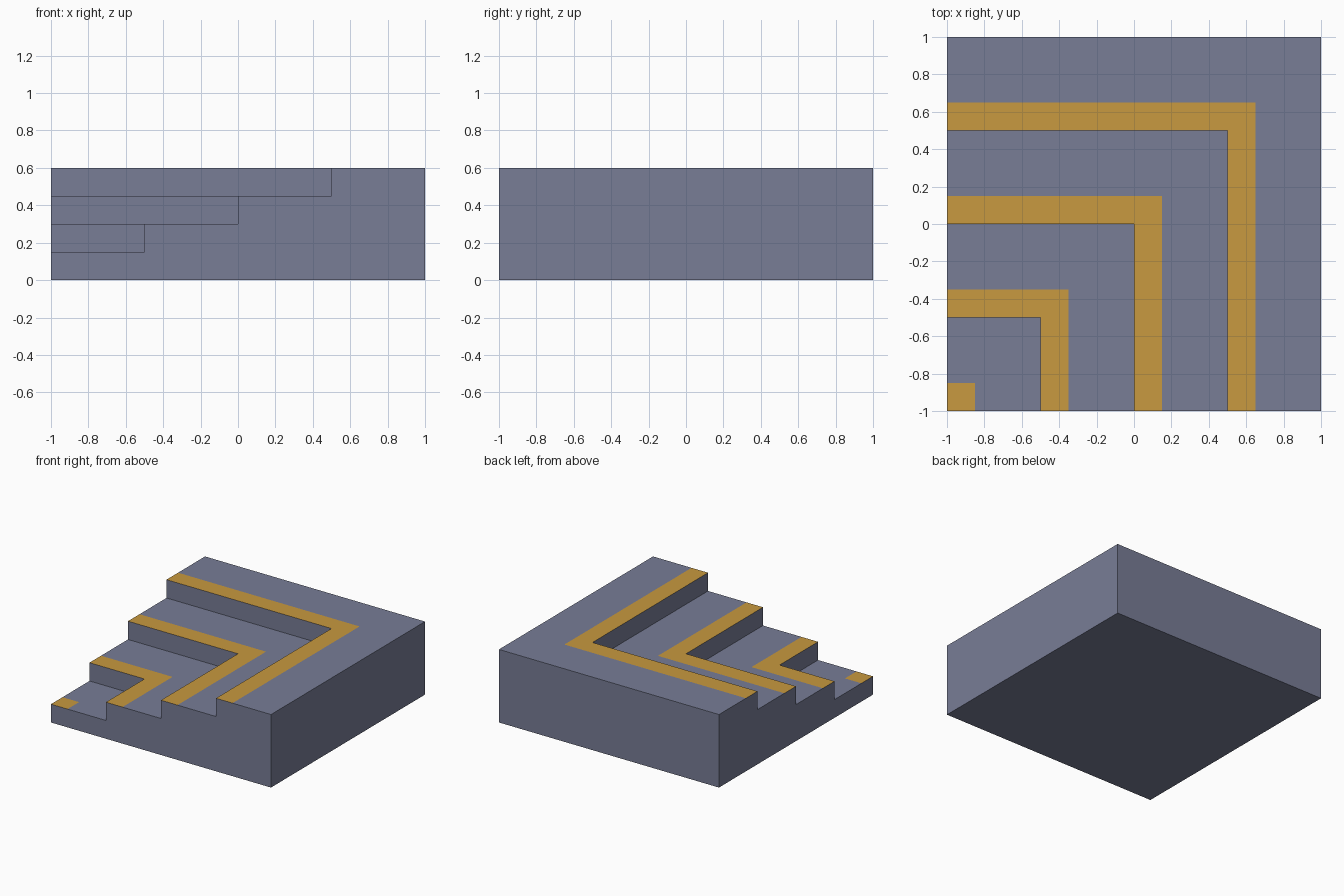
import bpy, bmesh

if "Cube" in bpy.data.objects:
    bpy.data.objects.remove(bpy.data.objects["Cube"])

STEPS = 4
RUN, RISE, STRIP = 0.5, 0.15, 0.15


def material(name, colour):
    m = bpy.data.materials.new(name)
    m.diffuse_color = (*colour, 1.0)
    m.use_nodes = True
    m.node_tree.nodes["Principled BSDF"].inputs["Base Color"].default_value = m.diffuse_color
    return m


slate = material("slate_grey", (0.188, 0.205, 0.305))
ochre = material("ochre_edge", (0.578, 0.319, 0.050))

# Stair profile: (distance along the diagonal arms, height)
profile = [(-1.0, 0.0)]
for i in range(STEPS):
    d, z = -1 + i * RUN, (i + 1) * RISE
    profile += [(d, z), (d + STRIP, z), (d + RUN, z)]
profile.append((1.0, 0.0))

# Sweep the profile round the corner: front end, mitre, left end
bm = bmesh.new()
rails = [[bm.verts.new(p) for p in rail] for rail in (
    [(d, -1, z) for d, z in profile],
    [(d, d, z) for d, z in profile],
    [(-1, d, z) for d, z in profile])]
n = len(profile)
for a, b in zip(rails, rails[1:]):
    for i in range(n):
        j = (i + 1) % n
        face = bm.faces.new((a[i], a[j], b[j], b[i]))
        # Painted nosing: the first flat stretch of every tread
        face.material_index = int(i < n - 1 and i % 3 == 1)
# Front and left walls
bm.faces.new(rails[0])
bm.faces.new(rails[2])

# Close the low corner, where the three rails meet
bmesh.ops.remove_doubles(bm, verts=bm.verts, dist=1e-5)
bmesh.ops.dissolve_limit(bm, angle_limit=0.01, verts=bm.verts,
                         edges=bm.edges, delimit={'MATERIAL'})
bmesh.ops.recalc_face_normals(bm, faces=bm.faces)

mesh = bpy.data.meshes.new("corner_stairs")
bm.to_mesh(mesh)
bm.free()
mesh.materials.append(slate)
mesh.materials.append(ochre)
stairs = bpy.data.objects.new("corner_stairs", mesh)
bpy.context.collection.objects.link(stairs)
